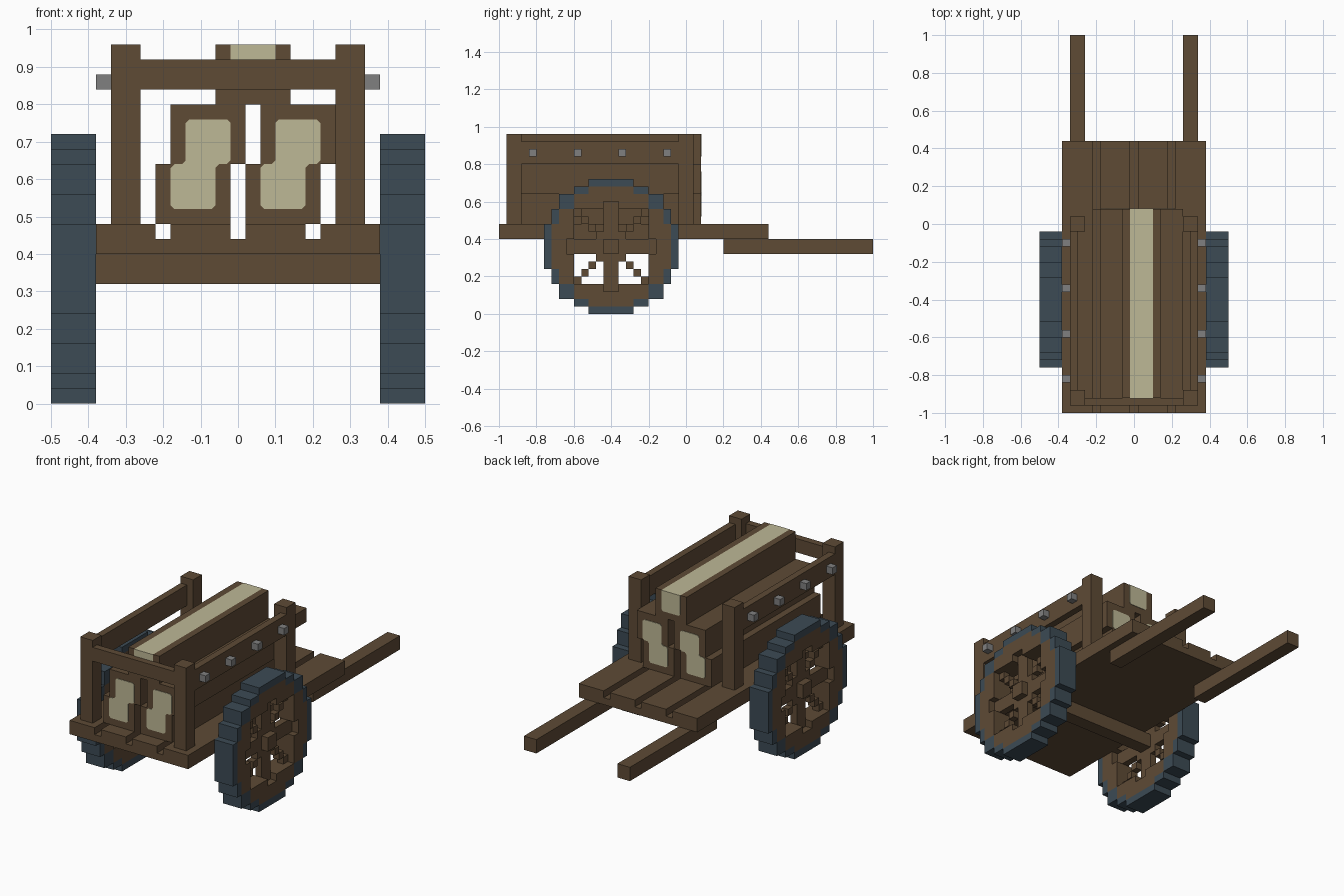
import bpy, bmesh
from mathutils import Vector

if "Cube" in bpy.data.objects:
    bpy.data.objects.remove(bpy.data.objects["Cube"], do_unlink=True)

U = 0.04  # block size everything is built on


def material(name, rgb):
    m = bpy.data.materials.new(name)
    m.use_nodes = True
    m.diffuse_color = (*rgb, 1)
    bsdf = next(n for n in m.node_tree.nodes if n.type == 'BSDF_PRINCIPLED')
    bsdf.inputs["Base Color"].default_value = (*rgb, 1)
    return m


WOOD = material("brown wood", (0.112, 0.069, 0.036))
CUT = material("pale cut wood", (0.515, 0.479, 0.305))
TIRE = material("blue grey tire", (0.045, 0.069, 0.089))
METAL = material("grey metal", (0.216, 0.216, 0.216))


def finish(name, bm, *mats):
    bmesh.ops.recalc_face_normals(bm, faces=bm.faces)
    mesh = bpy.data.meshes.new(name)
    bm.to_mesh(mesh)
    bm.free()
    for m in mats:
        mesh.materials.append(m)
    obj = bpy.data.objects.new(name, mesh)
    bpy.context.collection.objects.link(obj)
    return obj


def box(name, x, y, z, mat=WOOD):
    bm = bmesh.new()
    bmesh.ops.create_cube(bm, size=1)
    for v in bm.verts:
        v.co = [lo + (c + 0.5) * (hi - lo) for c, (lo, hi) in zip(v.co, (x, y, z))]
    return finish(name, bm, mat)


def extrude_y(name, profile, x0, z0, y0, y1, *mats):
    """Extrude an x-z profile along y."""
    bm = bmesh.new()
    face = bm.faces.new([bm.verts.new((x0 + x, y0, z0 + z)) for x, z in profile])
    new = bmesh.ops.extrude_face_region(bm, geom=[face])["geom"]
    bmesh.ops.translate(bm, vec=(0, y1 - y0, 0),
                        verts=[v for v in new if isinstance(v, bmesh.types.BMVert)])
    return finish(name, bm, *mats)


# Deck: floor with four planks separated by grooves
box("deck_floor", (-0.38, 0.38), (-1, 0.44), (0.40, 0.44))
for i, x in enumerate((-0.38, -0.18, 0.02, 0.22)):
    box(f"deck_plank_{i + 1}", (x, x + 4 * U), (-1, 0.44), (0.44, 0.48))
box("axle", (-0.38, 0.38), (-0.44, -0.36), (0.32, 0.40))

# Handles, posts, side rails and pegs, mirrored left and right
for side, s in (("left", 1), ("right", -1)):
    def span(a, b):
        return tuple(sorted((s * a, s * b)))
    box(f"{side}_handle", span(0.26, 0.34), (0.20, 1), (0.32, 0.40))
    for end, y in (("front", -0.96), ("back", -0.04)):
        box(f"{side}_{end}_post", span(0.26, 0.34), (y, y + 2 * U), (0.48, 0.96))
    box(f"{side}_rail", span(0.30, 0.34), (-0.88, -0.04), (0.80, 0.92))
    for i in range(4):
        y = -0.84 + 6 * U * i
        box(f"{side}_peg_{i + 1}", span(0.34, 0.38), (y, y + U), (0.84, 0.88), METAL)
box("front_rail", (-0.26, 0.26), (-0.96, -0.92), (0.84, 0.92))

# Logs: stepped profiles with pale end grain on both ends
LOG = [(0, 0), (0.20, 0), (0.20, 0.16), (0.24, 0.16), (0.24, 0.32),
       (0.04, 0.32), (0.04, 0.16), (0, 0.16)]
GRAIN = [(0.05, 0.04), (0.15, 0.04), (0.16, 0.05), (0.16, 0.15), (0.17, 0.16),
         (0.19, 0.16), (0.20, 0.17), (0.20, 0.27), (0.19, 0.28), (0.09, 0.28),
         (0.08, 0.27), (0.08, 0.17), (0.07, 0.16), (0.05, 0.16), (0.04, 0.15),
         (0.04, 0.05)]
HALF_LOG = [(0, 0), (0.20, 0), (0.20, 0.16), (0.16, 0.16), (0.04, 0.16), (0, 0.16)]
HALF_GRAIN = [(0.05, 0.04), (0.15, 0.04), (0.16, 0.05), (0.16, 0.16),
              (0.04, 0.16), (0.04, 0.05)]
Y0, Y1, T = -0.92, 0.08, 0.003
for name, log, grain, x, z in (("right_log", LOG, GRAIN, -0.22, 0.48),
                               ("left_log", LOG, GRAIN, 0.02, 0.48),
                               ("top_log", HALF_LOG, HALF_GRAIN, -0.06, 0.80)):
    obj = extrude_y(name, log, x, z, Y0, Y1, WOOD, CUT)
    extrude_y(name + "_front_grain", grain, x, z, Y0 - T, Y0, CUT)
    extrude_y(name + "_back_grain", grain, x, z, Y1, Y1 + T, CUT)
    if name == "top_log":  # split open along the middle of its top
        for p in obj.data.polygons:
            if p.normal.z > 0.9 and abs(p.center.x - 0.04) < 0.01:
                p.material_index = 1


# Wheels: stepped discs three blocks thick
def half_width(v, widths):
    return next((w for lim, w in zip((3, 5, 7, 8, 9), widths) if abs(v) < lim), 0)


def wheel_cell(i, u, v):
    """Material slot of a block (0 wood, 1 tire) or None when empty."""
    a, b = abs(u), abs(v)
    if not 0 <= i <= 2 or a > half_width(v, (9, 8, 7, 5, 3)):
        return None
    if a > half_width(v, (8, 7, 5, 3, 0)):
        return 1
    if max(a, b) < 1:
        return 0                                   # hub
    cross = min(a, b) < 1 and max(a, b) < 6
    diagonal = a == b and a < 5
    if cross or diagonal:
        return 0 if i == 1 else None               # spokes in the middle layer
    return None if max(a, b) < 5 else 0            # rim around the opening


def wheel(name, x0):
    bm = bmesh.new()
    axes = [Vector(d) for d in ((1, 0, 0), (0, 1, 0), (0, 0, 1))]
    for i in range(3):
        for j in range(-9, 9):
            for k in range(-9, 9):
                c = Vector((i, j + 0.5, k + 0.5))
                slot = wheel_cell(*c)
                if slot is None:
                    continue
                for n in range(3):
                    p, q = axes[(n + 1) % 3] / 2, axes[(n + 2) % 3] / 2
                    for d in (axes[n], -axes[n]):
                        if wheel_cell(*(c + d)) is not None:
                            continue
                        m = c + d / 2
                        ring = [m - p - q, m + p - q, m + p + q, m - p + q]
                        if d[n] < 0:
                            ring.reverse()
                        f = bm.faces.new([bm.verts.new((x0 + (r.x + 0.5) * U,
                                                        -0.40 + r.y * U,
                                                        0.36 + r.z * U)) for r in ring])
                        f.material_index = slot
    mesh = bpy.data.meshes.new(name)
    bmesh.ops.remove_doubles(bm, verts=bm.verts, dist=0.0001)
    bm.to_mesh(mesh)
    bm.free()
    mesh.materials.append(WOOD)
    mesh.materials.append(TIRE)
    bpy.context.collection.objects.link(bpy.data.objects.new(name, mesh))


wheel("left_wheel", 0.38)
wheel("right_wheel", -0.50)
